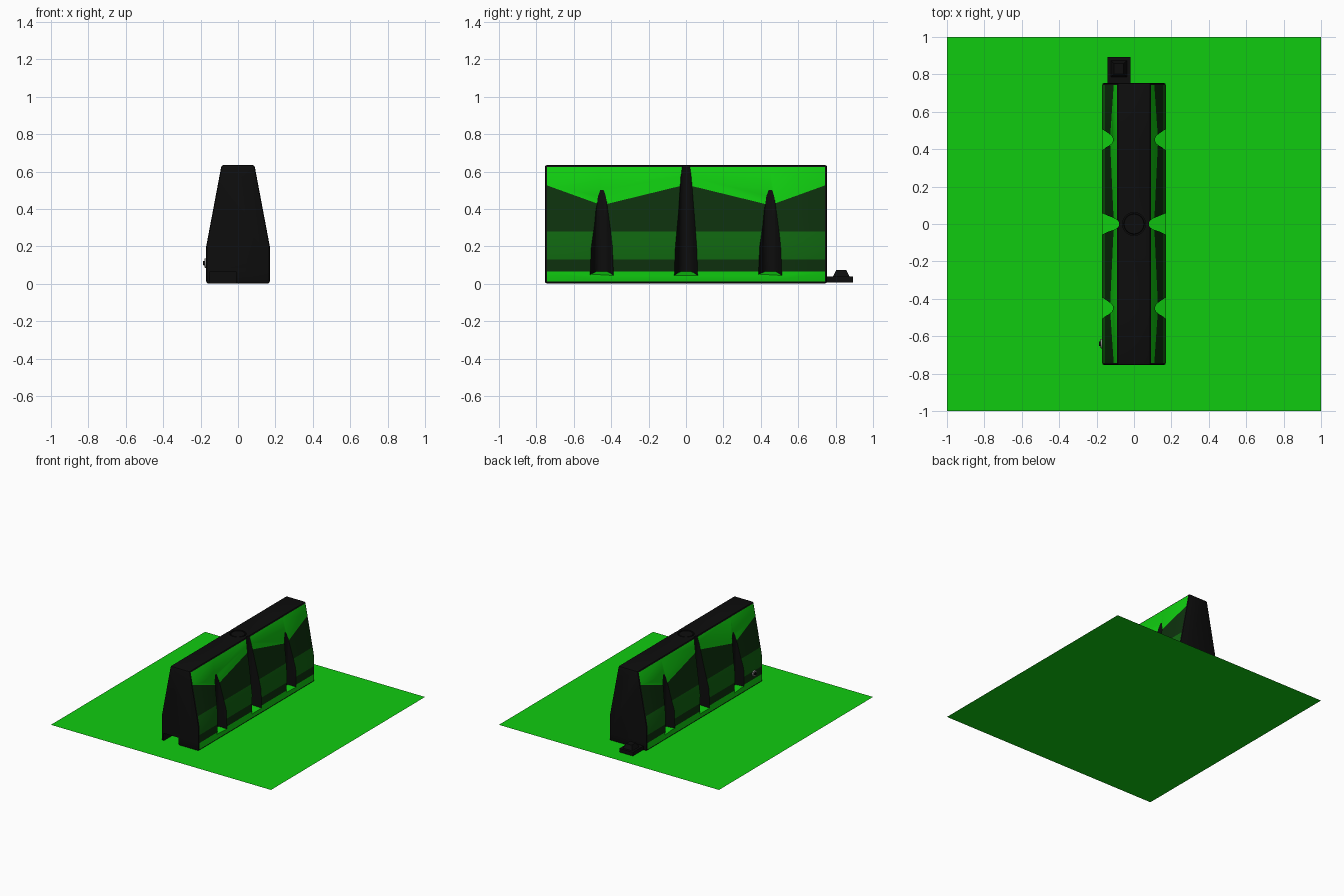
import bpy, bmesh, math
from mathutils import Matrix

if "Cube" in bpy.data.objects:
    bpy.data.objects.remove(bpy.data.objects["Cube"])


def material(name, col):
    m = bpy.data.materials.new(name)
    m.diffuse_color = (*col, 1)
    m.use_nodes = True
    m.node_tree.nodes["Principled BSDF"].inputs["Base Color"].default_value = m.diffuse_color
    return m


BLACK = material("black_plastic", (0.004, 0.004, 0.004))
GREEN = material("bright_green", (0.005, 0.6, 0.005))
MID = material("mid_green", (0.005, 0.13, 0.005))
DARK = material("dark_green", (0.004, 0.03, 0.004))
GREY = material("grey_cap", (0.25, 0.25, 0.25))


def make(name, bm, *mats):
    bmesh.ops.recalc_face_normals(bm, faces=bm.faces)
    me = bpy.data.meshes.new(name)
    bm.to_mesh(me)
    bm.free()
    for m in mats:
        me.materials.append(m)
    ob = bpy.data.objects.new(name, me)
    bpy.context.collection.objects.link(ob)
    return ob


def loft(rings):
    """Closed solid through matching rings of points."""
    bm = bmesh.new()
    vs = [[bm.verts.new(p) for p in r] for r in rings]
    n = len(vs[0])
    for a, b in zip(vs, vs[1:]):
        for i in range(n):
            j = (i + 1) % n
            bm.faces.new((a[i], a[j], b[j], b[i]))
    bm.faces.new(vs[0])
    bm.faces.new(vs[-1])
    return bm


def box(x0, x1, y0, y1, z0, z1, inset=0.0):
    def ring(z, d):
        return [(x0 + d, y0 + d, z), (x1 - d, y0 + d, z), (x1 - d, y1 - d, z), (x0 + d, y1 - d, z)]
    return loft([ring(z0, 0), ring(z1, inset)])


def disc(r1, r2, depth, mat, n=24):
    bm = bmesh.new()
    bmesh.ops.create_cone(bm, cap_ends=True, segments=n, radius1=r1, radius2=r2, depth=depth, matrix=mat)
    return bm


def apply(ob, name):
    bpy.context.view_layer.objects.active = ob
    bpy.ops.object.modifier_apply(modifier=name)


def cut(ob, cutter):
    m = ob.modifiers.new("cut", 'BOOLEAN')
    m.operation = 'DIFFERENCE'
    m.solver = 'EXACT'
    m.object = cutter
    apply(ob, "cut")
    bpy.data.objects.remove(cutter)


# ground sheet
bm = bmesh.new()
bmesh.ops.create_grid(bm, x_segments=1, y_segments=1, size=1)
make("base_sheet", bm, GREEN)

# barrier body: tapered profile with colour bands on the sides
L, H, W, T = 0.755, 0.635, 0.17, 0.088


def half_width(z):
    return W if z <= 0.2 else W + (T - W) * (z - 0.2) / (H - 0.2)


def profile(y, band):
    zs = [0.001, 0.065, 0.13, 0.2, 0.28, band, H]
    right = [(half_width(z), y, z) for z in zs]
    return right + [(-x, yy, z) for x, yy, z in reversed(right)]


bm = loft([profile(y, b) for y, b in ((-L, 0.53), (-0.45, 0.42), (0, 0.53), (0.45, 0.42), (L, 0.53))])
bm.normal_update()
for f in bm.faces:
    if abs(f.normal.x) > 0.7:
        z = f.calc_center_median().z
        f.material_index = 1 if z < 0.06 or z > 0.5 else 2 if 0.13 < z < 0.26 else 3
body = make("barrier_body", bm, BLACK, GREEN, MID, DARK)
bev = body.modifiers.new("bevel", 'BEVEL')
bev.width, bev.segments, bev.material = 0.012, 2, 0
bev.limit_method, bev.angle_limit = 'ANGLE', math.radians(35)
apply(body, "bevel")


# tapered vertical grooves on both sides
def groove(side, y, depth, top_w):
    def ring(z, w, lift):
        half = [(0.25, w * 1.6, 0), (W, w, lift * 0.3), (depth + 0.02, w * 0.66, lift * 0.8),
                (depth + 0.006, w * 0.45, lift), (depth, w * 0.2, lift)]
        full = half + [(x, -yy, dz) for x, yy, dz in reversed(half)]
        return [(side * x, y + yy, z + dz) for x, yy, dz in full]
    bm = loft([ring(0.035, 0.063, 0.03), ring(0.7, top_w, 0)])
    bm.normal_update()
    for f in bm.faces:
        if f.calc_center_median().z < 0.1:
            f.material_index = 1
    return make("groove_cutter", bm, BLACK, GREEN)


for side in (-1, 1):
    for y, depth, tw in ((-0.45, 0.113, 0.035), (0, 0.08, 0.038), (0.45, 0.113, 0.035)):
        cut(body, groove(side, y, depth, tw))

# socket at the front end for the neighbouring tongue
cut(body, make("socket_cutter", box(-0.15, -0.01, -0.9, -0.6, -0.05, 0.065), BLACK))
# filler recess in the top
cut(body, make("recess_cutter", disc(0.062, 0.062, 0.04, Matrix.Translation((0, 0, H))), BLACK))

# filler cap in the recess
make("filler_cap", disc(0.056, 0.053, 0.02, Matrix.Translation((0, 0, H - 0.012))), BLACK)

# connecting tongue with raised peg at the back end
make("tongue_plate", box(-0.142, -0.02, 0.74, 0.893, 0.008, 0.038), BLACK)
make("tongue_peg", box(-0.125, -0.037, 0.785, 0.875, 0.036, 0.074, 0.018), BLACK)

# drain cap low on the left side
turn = Matrix.Rotation(-math.pi / 2, 4, 'Y')
make("drain_cap", disc(0.026, 0.024, 0.012, Matrix.Translation((-W - 0.003, -0.64, 0.11)) @ turn), GREY)
make("drain_plug", disc(0.013, 0.011, 0.012, Matrix.Translation((-W - 0.010, -0.64, 0.11)) @ turn, 12), BLACK)

# smooth shading with sharp edges kept
bpy.ops.object.select_all(action='DESELECT')
for ob in bpy.context.scene.objects:
    ob.select_set(True)
bpy.context.view_layer.objects.active = body
bpy.ops.object.shade_smooth_by_angle(angle=math.radians(30))
